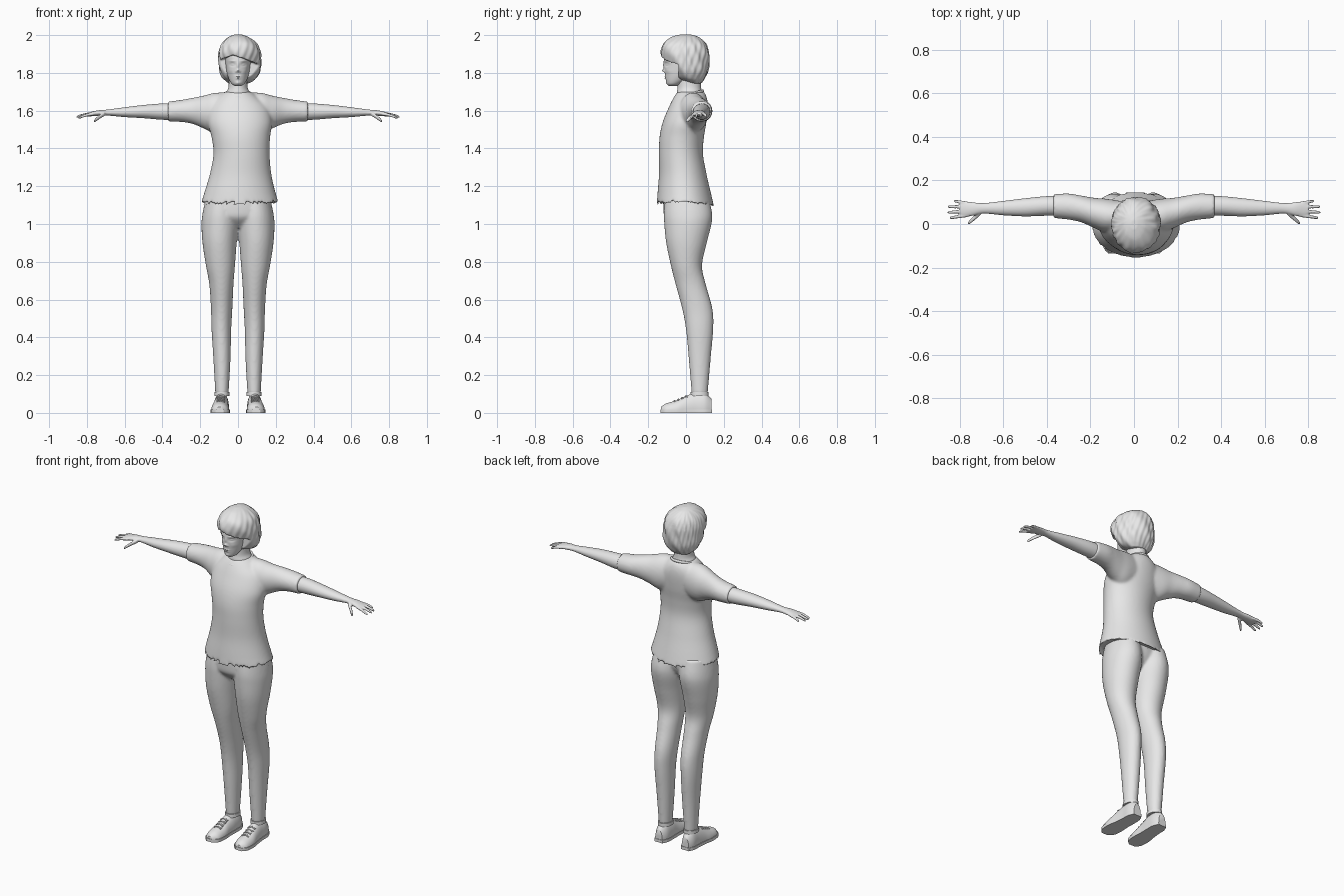
import bpy
import bmesh
import math
from mathutils import Vector

if "Cube" in bpy.data.objects:
    bpy.data.objects.remove(bpy.data.objects["Cube"])

grey = bpy.data.materials.new("plain_grey")
grey.use_nodes = True
grey.diffuse_color = (0.8, 0.8, 0.8, 1)
grey.node_tree.nodes["Principled BSDF"].inputs["Base Color"].default_value = (0.8, 0.8, 0.8, 1)

AXES = {"x": (1, 2, 0), "y": (0, 2, 1), "z": (0, 1, 2)}


def spline(rows, steps):
    """Smooth rows of numbers through the given rows."""
    last = len(rows) - 1
    for i in range(last):
        quad = [rows[max(0, min(last, i + k))] for k in (-1, 0, 1, 2)]
        for s in (k / steps for k in range(steps)):
            yield [0.5 * (2 * b + (c - a) * s + (2 * a - 5 * b + 4 * c - d) * s ** 2
                          + (3 * b - a - 3 * c + d) * s ** 3) for a, b, c, d in zip(*quad)]
    yield rows[-1]


def loft(bm, rows, axis="z", sides=40, steps=6, mirror=False, shape=None):
    """Ellipse rings (position, low, high, low, high), in hundredths, along an axis."""
    u, v, w = AXES[axis]
    for side in ((1, -1) if mirror else (1,)):
        rings = []
        for t, a, b, c, d in spline(rows, steps):
            ring = []
            for k in range(sides):
                ang = math.tau * k / sides
                co = Vector()
                co[u] = (a + b + (b - a) * math.cos(ang)) / 200
                co[v] = (c + d + (d - c) * math.sin(ang)) / 200
                co[w] = t / 100
                if shape:
                    co = shape(co)
                co.x *= side
                ring.append(bm.verts.new(co))
            rings.append(ring)
        for lower, upper in zip(rings, rings[1:]):
            for k in range(sides):
                j = (k + 1) % sides
                bm.faces.new((lower[k], lower[j], upper[j], upper[k]))
        start = bm.faces.new(rings[0])
        bm.faces.new(rings[-1])
    return start


def stick(bm, p, q, r, arch=0.0):
    """Thin tapered rod running sideways between two points, in hundredths."""
    rows = []
    for s, k in ((0, 1), (0.5, 0.95), (0.9, 0.75), (1, 0.35)):
        x, y, z = (a + (b - a) * s for a, b in zip(p, q))
        z += arch * math.sin(math.pi * s)
        rows.append((x, y - r * k, y + r * k, z - r * k, z + r * k))
    loft(bm, rows, "x", 12, 4, True)


def finish(bm, name, voxel=None, smooth=0):
    """Turn the bmesh into an object, optionally fused and relaxed."""
    bmesh.ops.recalc_face_normals(bm, faces=bm.faces)
    mesh = bpy.data.meshes.new(name)
    bm.to_mesh(mesh)
    bm.free()
    obj = bpy.data.objects.new(name, mesh)
    bpy.context.collection.objects.link(obj)
    mesh.materials.append(grey)
    bpy.ops.object.select_all(action="DESELECT")
    obj.select_set(True)
    bpy.context.view_layer.objects.active = obj
    bpy.ops.object.shade_smooth_by_angle(angle=math.radians(50))
    if voxel:
        fuse = obj.modifiers.new("Fuse", "REMESH")
        fuse.mode = "VOXEL"
        fuse.voxel_size = voxel
        fuse.use_smooth_shade = True
    if smooth:
        relax = obj.modifiers.new("Relax", "SMOOTH")
        relax.factor = 0.5
        relax.iterations = smooth
    return obj


# Trousers: two legs fused with a pelvis
bm = bmesh.new()
loft(bm, [(10, 5, 12, 3, 11.5), (28, 4, 13, 1.5, 13), (44, 3.6, 14, 0, 14.4), (55, 3, 14.3, -2, 14),
          (68, 2.4, 15.2, -5.5, 10.5), (78, 1.6, 17, -8, 8.5), (90, 0.7, 18.8, -10.5, 11),
          (100, -0.3, 19.3, -11.5, 13.5), (106, 0, 18.7, -11.7, 13.8), (114, 1, 17, -11, 12)], mirror=True)
loft(bm, [(98, -10, 10, -6, 5), (103, -17, 17, -11, 9), (108, -18, 18, -12, 11), (115, -16, 16, -12, 11)])
finish(bm, "trousers", 0.008, 5)


# Shirt: tilted hem, hollow underneath, short sleeves
def tilt_hem(co):
    co.z -= 0.1 * co.y * max(0, min(1, (1.3 - co.z) * 5))
    return co


bm = bmesh.new()
hem = loft(bm, [(108, -20.5, 22.5, -15.5, 15.5), (116, -18, 20, -15, 13.5), (126, -15, 17.7, -14.3, 11),
                (137, -13, 16.7, -14.3, 9), (146, -14, 17, -14, 9.5), (154, -16, 18, -12.3, 10.8),
                (162, -15, 16, -9, 11.5), (167, -11, 11, -6.5, 11), (170, -7, 7, -4.5, 9.5)],
           sides=64, shape=tilt_hem)
bm.normal_update()
bmesh.ops.inset_individual(bm, faces=[hem], thickness=0.015)
bmesh.ops.translate(bm, verts=hem.verts, vec=(0, 0, 0.04))
loft(bm, [(3, -2, 10, 150, 169.5), (12, -4, 11.5, 148, 169.5), (18, -2, 12, 150.5, 168),
          (24, 0.7, 13, 153, 166.8), (30, 2, 14, 154, 165.7), (37, 2.7, 13.7, 154.3, 164.8)],
     "x", mirror=True)
finish(bm, "shirt", 0.008, 6)

# Neckline band
bpy.ops.mesh.primitive_torus_add(major_radius=0.069, minor_radius=0.006, major_segments=48,
                                 minor_segments=10, location=(0, 0.015, 1.686),
                                 rotation=(math.radians(14), 0, 0))
collar = bpy.context.object
collar.name = "shirt_collar"
collar.scale = (1, 1.1, 1.3)
collar.data.materials.append(grey)
bpy.ops.object.shade_smooth_by_angle(angle=math.radians(50))

# Arms with palms, fingers and thumbs
bm = bmesh.new()
loft(bm, [(30, 3.8, 13, 155, 164), (40, 3.8, 12.8, 155.2, 163.8), (50, 3.5, 11.8, 156, 163),
          (60, 4, 10.6, 156.6, 161.8), (69, 4.8, 9.6, 157.4, 160.6), (74, 3.8, 10, 157.3, 160.2),
          (78, 3.2, 10.4, 157, 159.3), (80, 3.8, 10, 157, 158.8)], "x", mirror=True)
for base_y, tip_x, tip_y, tip_z in ((4, 84.7, 2.8, 156), (6, 85.7, 5.3, 156.5),
                                    (8, 85.6, 7.9, 156.7), (9.5, 82.8, 10.6, 156.7)):
    stick(bm, (76.5, base_y, 158.3), (tip_x, tip_y, tip_z), 0.85, 0.4)
stick(bm, (70.5, 5.2, 158.4), (76.3, 0.2, 154.3), 1.2, 0.3)
finish(bm, "arms_and_hands", 0.004, 3)

# Neck
bm = bmesh.new()
loft(bm, [(163, -7, 7, -4, 9), (169, -6.5, 6.5, -4.8, 8.5), (173, -5, 5, -4.4, 8), (183, -5, 5, -4, 8)])
finish(bm, "neck")

# Head: facial features are soft bumps pushed out of the front of the loft
# each bump: sideways offset, height, width, tallness, push
BUMPS = [(0, 184, 0.6, 1.8, 0.5), (0, 181.2, 0.8, 0.7, 1.3), (1.1, 180.7, 0.5, 0.4, 0.4),
         (3, 184.4, 1.4, 0.9, -0.8), (3, 184.4, 0.9, 0.4, 0.6), (3, 186.3, 1.6, 0.35, 0.35),
         (0, 178.1, 1.5, 0.3, 0.5), (0, 177.1, 1.2, 0.35, 0.5), (0, 174.6, 1.2, 0.8, 0.4),
         (4, 181, 1.4, 1.2, 0.25)]


def face(co):
    if co.y < -0.04:
        for x, z, wide, tall, push in BUMPS:
            dx = (abs(co.x) * 100 - x) / wide
            dz = (co.z * 100 - z) / tall
            co.y -= push / 100 * math.exp(-dx * dx - dz * dz)
    return co


bm = bmesh.new()
loft(bm, [(173, -1.5, 1.5, -9, -5), (174.5, -3.6, 3.6, -10.2, -2), (178.5, -5.5, 5.5, -11, 4),
          (184, -6.6, 6.6, -11.6, 8), (189, -7, 7, -11.4, 9), (194, -6, 6, -9, 8), (197, -3, 3, -5, 5)],
     sides=128, steps=14, shape=face)
finish(bm, "head")


# Hair: wavy locks, cut back around the face under a swept fringe
def locks(co):
    turn = math.atan2(co.y - 0.02, co.x + 0.02)
    wave = math.sin(11 * turn + 45 * co.z + 2 * math.sin(3 * turn)) + 0.6 * math.sin(23 * turn - 60 * co.z)
    swell = 1 + 0.022 * wave
    co.x *= swell
    co.y *= swell
    if co.z < 1.893 - 0.35 * abs(co.x + 0.025):
        co.y = max(co.y, -0.04)
    return co


bm = bmesh.new()
loft(bm, [(174.5, -5, 6, 3, 8), (177, -8, 9.5, -4, 10), (181, -9.8, 11.7, -8, 11.7),
          (186, -10.3, 12.2, -11.5, 12.2), (191, -10.2, 11.8, -13.3, 12.2), (195.5, -8.6, 10, -12, 10.5),
          (199, -5, 5.5, -7.5, 6.5), (200.4, -1.5, 1.5, -2.5, 2)], sides=128, steps=12, shape=locks)
finish(bm, "hair", 0.004, 2)

# Shoes, soles, cuffs and laces
SHOE = [(-13.2, 8, 11.5, -1, 3.2), (-10.5, 5.3, 13.7, -3, 5), (-5, 4.6, 14.2, -4, 6.6), (0, 4.9, 13.4, -5, 9),
        (5, 4.8, 12.8, -5, 10.7), (10, 5, 12.6, -5, 10.7), (13.4, 6.5, 11.2, -3, 7.5)]


def on_floor(co):
    co.z = max(co.z, 0)
    return co


def flat_slab(co):
    co.z = max(0, min(0.018, co.z))
    return co


bm = bmesh.new()
loft(bm, SHOE, "y", mirror=True, shape=on_floor)
finish(bm, "shoes")

bm = bmesh.new()
loft(bm, [(y * 1.02, a - 0.3, b + 0.3, -6, 8) for y, a, b, c, d in SHOE], "y", mirror=True, shape=flat_slab)
finish(bm, "shoe_soles")

bm = bmesh.new()
loft(bm, [(9, 4.5, 12.5, 2.4, 12), (11, 4.6, 12.4, 2.5, 12)], mirror=True)
finish(bm, "ankle_cuffs")

bm = bmesh.new()
for i in range(4):
    y, z = -6.5 + 2 * i, 5.7 + 0.85 * i
    stick(bm, (7, y, z), (11.5, y + 1, z), 0.4, 0.7)
    stick(bm, (7, y + 1, z), (11.5, y, z), 0.4, 0.7)
finish(bm, "shoe_laces")
